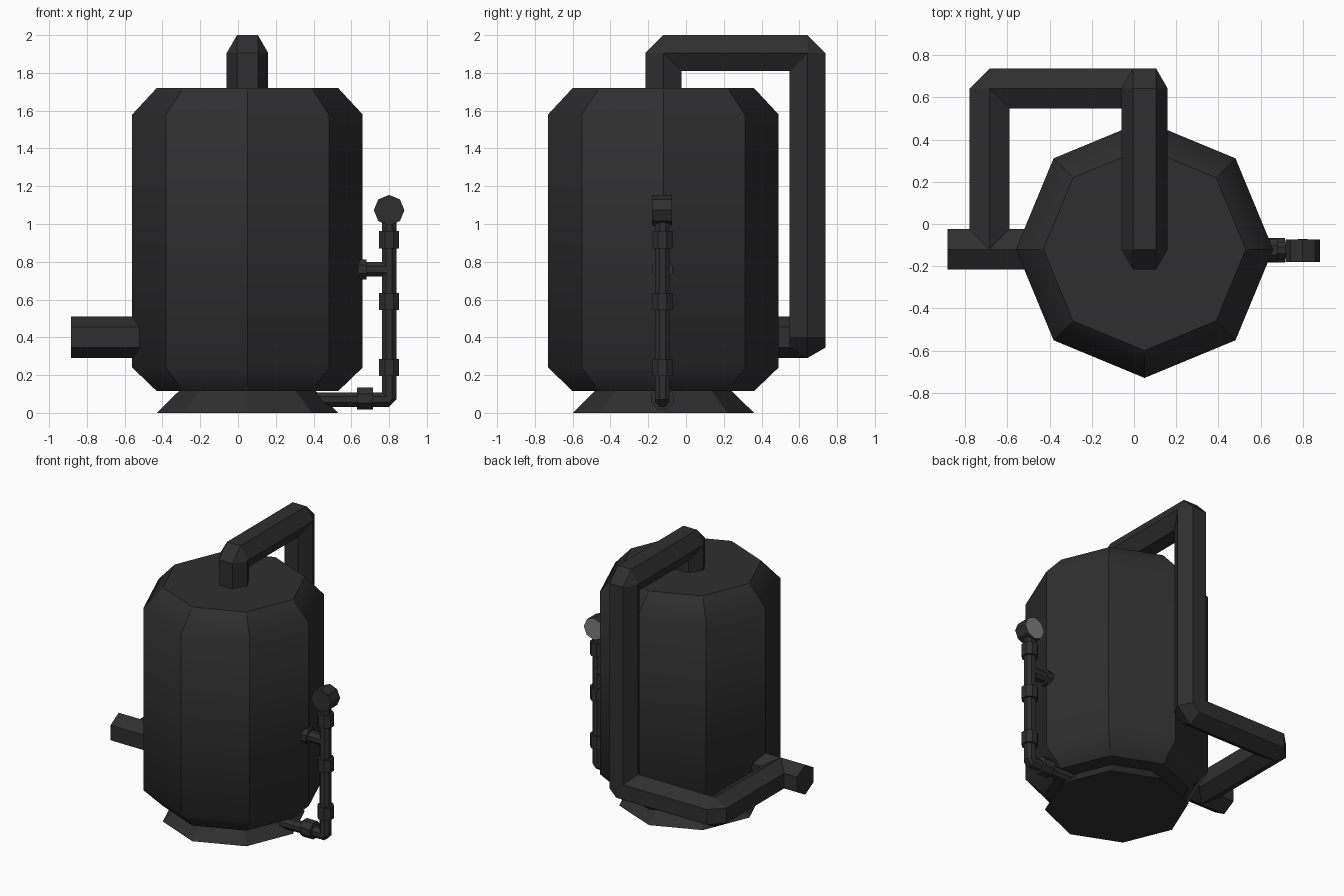
import bpy, bmesh, math
from mathutils import Vector

if "Cube" in bpy.data.objects:
    bpy.data.objects.remove(bpy.data.objects["Cube"], do_unlink=True)


def material(name, value):
    m = bpy.data.materials.new(name)
    m.use_nodes = True
    m.diffuse_color = (value, value, value, 1)
    m.node_tree.nodes["Principled BSDF"].inputs["Base Color"].default_value = m.diffuse_color
    return m


DARK = material("dark iron", 0.028)
DIAL = material("pale grey dial", 0.2)
X, Y, Z = Vector((1, 0, 0)), Vector((0, 1, 0)), Vector((0, 0, 1))
CX, CY = 0.05, -0.12          # tank axis
SIDE_X, SIDE_Y = 0.80, -0.125  # side pipe axis


def finish(bm, name, mats=(DARK,)):
    bmesh.ops.remove_doubles(bm, verts=bm.verts, dist=0.0001)
    bmesh.ops.recalc_face_normals(bm, faces=bm.faces)
    mesh = bpy.data.meshes.new(name)
    bm.to_mesh(mesh)
    bm.free()
    for m in mats:
        mesh.materials.append(m)
    obj = bpy.data.objects.new(name, mesh)
    bpy.context.collection.objects.link(obj)
    return obj


def skin(rings):
    """Join rings of points into a closed, capped tube."""
    bm = bmesh.new()
    loops = [[bm.verts.new(p) for p in ring] for ring in rings]
    n = len(loops[0])
    for a, b in zip(loops, loops[1:]):
        for i in range(n):
            j = (i + 1) % n
            bm.faces.new((a[i], a[j], b[j], b[i]))
    bm.faces.new(loops[0])
    bm.faces.new(loops[-1])
    return bm


def pipe(points, sides, radius, side_axis, phase=0.0):
    """Right-angled pipe: mitred inside each bend, chamfered outside."""
    pts = [Vector(p) for p in points]
    dirs = [(b - a).normalized() for a, b in zip(pts, pts[1:])]
    u, v = side_axis, dirs[0].cross(side_axis)
    angles = [phase + math.tau * i / sides for i in range(sides)]
    offs = [radius * (math.cos(a) * u + math.sin(a) * v) for a in angles]
    rings = [[pts[0] + o for o in offs]]
    for c, d0, d1 in zip(pts[1:], dirs, dirs[1:]):
        reach = [o.dot(d1) for o in offs]
        rings.append([c + o - d0 * max(s, 0) for o, s in zip(offs, reach)])
        offs = [o - (d0 + d1) * s for o, s in zip(offs, reach)]
        rings.append([c + o + d1 * max(s, 0) for o, s in zip(offs, reach)])
    rings.append([pts[-1] + o for o in offs])
    return skin(rings)


def lathe(profile):
    """Eight-sided solid about the tank axis from (radius, height) pairs."""
    return skin([[(CX + r * math.cos(i * math.tau / 8), CY + r * math.sin(i * math.tau / 8), z)
                  for i in range(8)] for r, z in profile])


# Tank: shading flows over the shoulders, all other edges stay crisp
tank = lathe([(0.48, 0.115), (0.61, 0.24), (0.61, 1.58), (0.48, 1.72)])
for f in tank.faces:
    f.smooth = True
for e in tank.edges:
    a, b = (v.co.z for v in e.verts)
    e.smooth = abs(a - b) < 0.001 and 0.2 < a < 1.6
finish(tank, "tank")

# Flared foot
finish(lathe([(0.48, 0), (0.36, 0.118)]), "base")

# Large hexagonal pipe looping from the lid to the outlet
finish(pipe([(CX, CY, 1.65), (CX, CY, 1.905), (CX, 0.642, 1.905), (CX, 0.642, 0.4),
             (-0.685, 0.642, 0.4), (-0.685, CY, 0.4)], 6, 0.11, X), "main_pipe")
finish(pipe([(-0.885, CY, 0.4), (-0.2, CY, 0.4)], 6, 0.11, Z), "outlet_pipe")

# Thin octagonal pipe on the left side
EIGHTH = math.pi / 8
THIN = 0.038 / math.cos(EIGHTH)
COLLAR = 0.053 / math.cos(EIGHTH)
finish(pipe([(0.3, SIDE_Y, 0.07), (SIDE_X, SIDE_Y, 0.07), (SIDE_X, SIDE_Y, 1.03)],
            8, THIN, Y, EIGHTH), "side_pipe")
finish(pipe([(0.6, SIDE_Y, 0.76), (SIDE_X, SIDE_Y, 0.76)], 8, THIN, Y, EIGHTH), "side_pipe_stub")

# Collars
for i, z in enumerate((0.24, 0.59, 0.917)):
    finish(pipe([(SIDE_X, SIDE_Y, z - 0.046), (SIDE_X, SIDE_Y, z + 0.046)],
                8, COLLAR, Y, EIGHTH), f"upright_collar_{i + 1}")
finish(pipe([(0.63, SIDE_Y, 0.077), (0.715, SIDE_Y, 0.077)], 8, COLLAR * 1.1, Y, EIGHTH), "lower_collar")
finish(pipe([(0.62, SIDE_Y, 0.76), (0.68, SIDE_Y, 0.76)], 8, COLLAR, Y, EIGHTH), "stub_collar")

# Pressure gauge with a pale dial facing the back
gauge = pipe([(SIDE_X, -0.18, 1.073), (SIDE_X, -0.073, 1.073)], 8, 0.081, X)
gauge.normal_update()
bmesh.ops.recalc_face_normals(gauge, faces=gauge.faces)
for f in gauge.faces:
    f.material_index = 1 if f.normal.y > 0.9 else 0
finish(gauge, "gauge", (DARK, DIAL))
